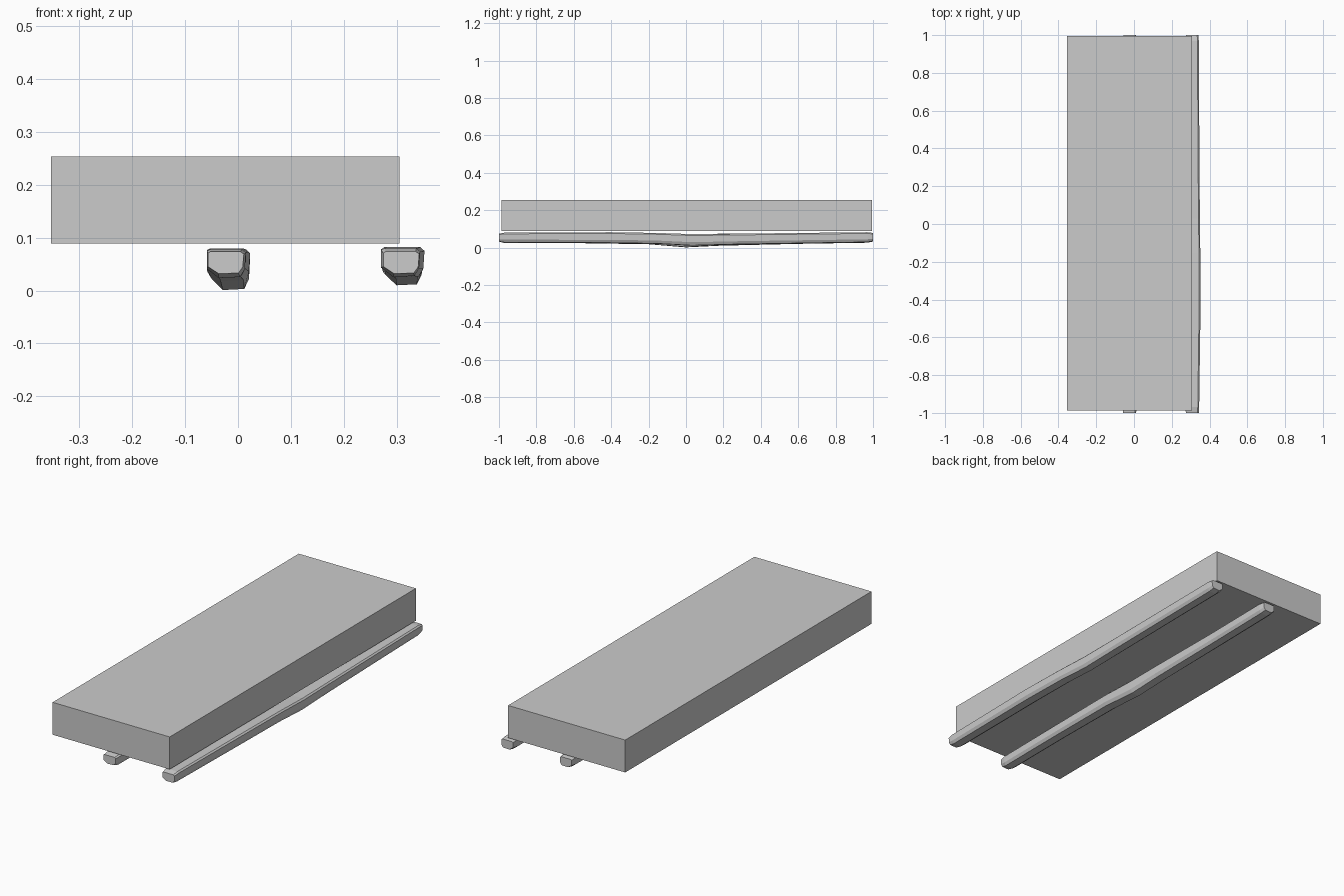
import bpy
import bmesh


def make_object(name, bm):
    bmesh.ops.recalc_face_normals(bm, faces=bm.faces)
    mesh = bpy.data.meshes.new(name)
    bm.to_mesh(mesh)
    bm.free()
    obj = bpy.data.objects.new(name, mesh)
    bpy.context.collection.objects.link(obj)
    return obj


# Plain rectangular slab
def slab(name, lo, hi):
    bm = bmesh.new()
    bmesh.ops.create_cube(bm, size=1)
    for v in bm.verts:
        for i in range(3):
            v.co[i] = lo[i] + (v.co[i] + 0.5) * (hi[i] - lo[i])
    return make_object(name, bm)


# Rough-hewn runner: flat-faced section lofted through (y, x0, x1, z0, z1)
SECTION = [(0.0, 0.93), (0.08, 1.0), (0.90, 1.0), (1.0, 0.88),
           (0.97, 0.30), (0.85, 0.03), (0.30, 0.0), (0.0, 0.32)]


def runner(name, x, z_offset, stations):
    bm = bmesh.new()
    rings = []
    for y, x0, x1, z0, z1 in stations:
        rings.append([bm.verts.new((x + x0 + u * (x1 - x0), y,
                                    z0 + w * (z1 - z0) + z_offset))
                      for u, w in SECTION])
    n = len(SECTION)
    for a, b in zip(rings, rings[1:]):
        for i in range(n):
            bm.faces.new((a[i], a[(i + 1) % n], b[(i + 1) % n], b[i]))
    bm.faces.new(rings[0])
    bm.faces.new(rings[-1])
    return make_object(name, bm)


stations_inner = [
    (-1.00, -0.038, 0.030, 0.032, 0.074),
    (-0.97, -0.040, 0.034, 0.024, 0.078),
    (-0.60, -0.039, 0.036, 0.024, 0.080),
    (-0.20, -0.038, 0.042, 0.018, 0.078),
    (0.00, -0.032, 0.042, 0.001, 0.072),
    (0.18, -0.036, 0.040, 0.010, 0.074),
    (0.60, -0.040, 0.034, 0.020, 0.076),
    (0.97, -0.040, 0.034, 0.026, 0.080),
    (1.00, -0.036, 0.030, 0.032, 0.076),
]
stations_outer = [
    (-1.00, -0.038, 0.030, 0.032, 0.074),
    (-0.97, -0.042, 0.032, 0.026, 0.080),
    (-0.40, -0.038, 0.040, 0.024, 0.082),
    (-0.15, -0.036, 0.038, 0.020, 0.078),
    (0.03, -0.034, 0.036, 0.010, 0.072),
    (0.25, -0.038, 0.034, 0.016, 0.074),
    (0.60, -0.040, 0.032, 0.022, 0.078),
    (0.97, -0.042, 0.030, 0.028, 0.082),
    (1.00, -0.038, 0.028, 0.034, 0.078),
]

slab("top_slab", (-0.354, -0.987, 0.089), (0.306, 0.995, 0.254))
runner("centre_runner", -0.019, 0.0, stations_inner)
runner("side_runner", 0.313, 0.0, stations_outer)
